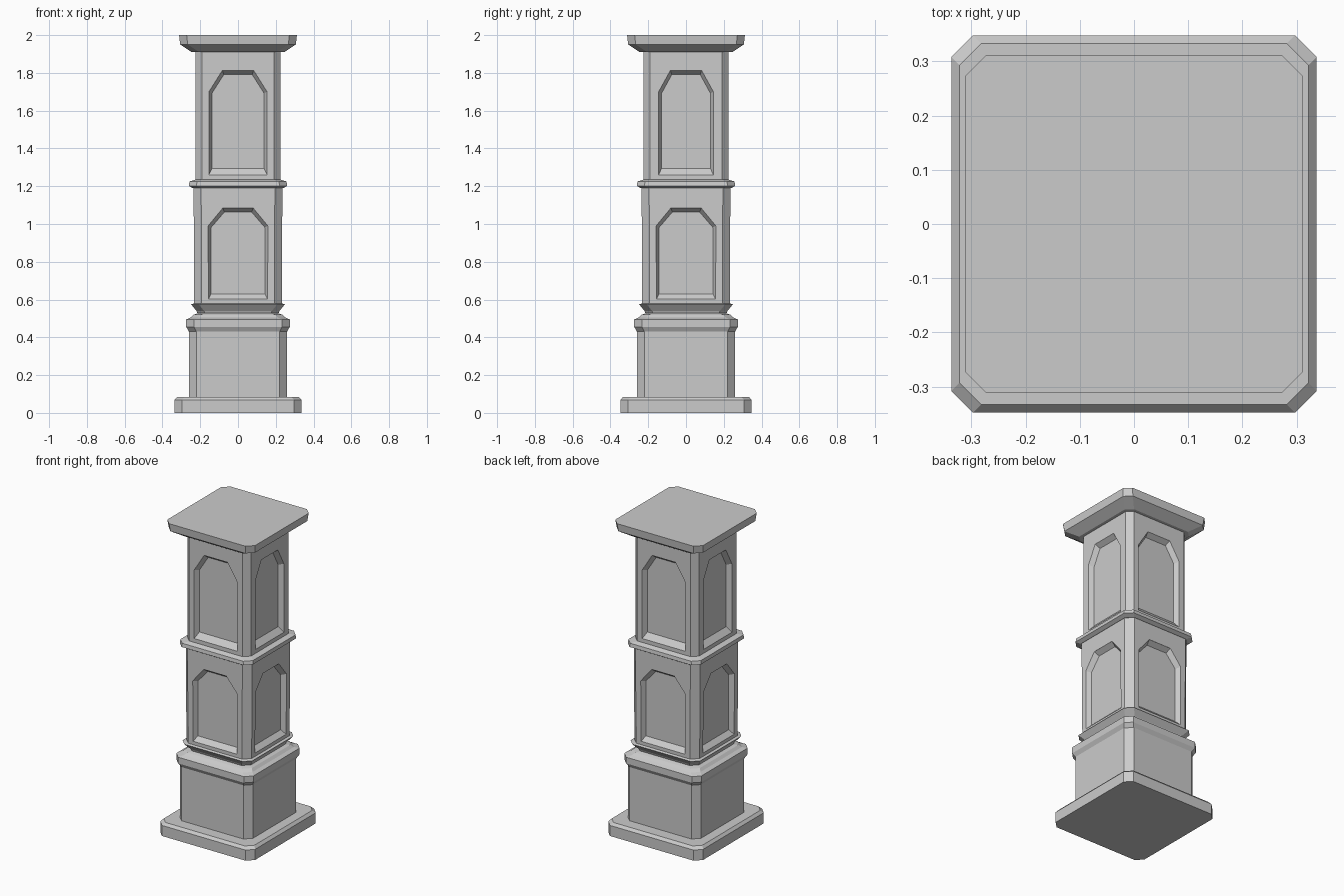
import bpy, bmesh
from mathutils import Matrix, Vector
from math import radians

if "Cube" in bpy.data.objects:
    bpy.data.objects.remove(bpy.data.objects["Cube"])


def make_object(name, rings):
    """Skin a stack of matching closed loops and cap both ends."""
    bm = bmesh.new()
    loops = [[bm.verts.new(p) for p in r] for r in rings]
    n = len(loops[0])
    for a, b in zip(loops, loops[1:]):
        for i in range(n):
            j = (i + 1) % n
            bm.faces.new((a[i], a[j], b[j], b[i]))
    bm.faces.new(loops[0][::-1])
    bm.faces.new(loops[-1])
    bmesh.ops.recalc_face_normals(bm, faces=bm.faces[:])
    mesh = bpy.data.meshes.new(name)
    bm.to_mesh(mesh)
    bm.free()
    ob = bpy.data.objects.new(name, mesh)
    bpy.context.collection.objects.link(ob)
    return ob


def octagon(z, hx, hy, c):
    """Square with clipped corners."""
    return [(hx, -hy + c, z), (hx, hy - c, z), (hx - c, hy, z), (-hx + c, hy, z),
            (-hx, hy - c, z), (-hx, -hy + c, z), (-hx + c, -hy, z), (hx - c, -hy, z)]


def block(name, profile, c=0.04, dy=0.0):
    return make_object(name, [octagon(z, h, h + dy, c) for z, h in profile])


def arch(w, top_w, bottom, shoulder, top, y):
    return [(-w, y, bottom), (w, y, bottom), (w, y, shoulder),
            (top_w, y, top), (-top_w, y, top), (-w, y, shoulder)]


def carve_panels(body, face, front_w, side_w, top_w, bottom, shoulder, top, sill):
    """Recess one bevelled arched panel into each of the four sides."""
    depth, b = 0.03, 0.016
    for k in range(4):
        w = side_w if k % 2 else front_w
        rings = [arch(w, top_w, bottom, shoulder, top, -face - 0.06),
                 arch(w, top_w, bottom, shoulder, top, -face),
                 arch(w - b, top_w - b / 2, sill, shoulder - b / 2, top - 0.022, -face + depth)]
        turn = Matrix.Rotation(radians(90 * k), 3, 'Z')
        rings = [[turn @ Vector(p) for p in r] for r in rings]
        cutter = make_object("panel_cutter", rings)
        mod = body.modifiers.new("panel", 'BOOLEAN')
        mod.operation = 'DIFFERENCE'
        mod.solver = 'EXACT'
        mod.object = cutter
        bpy.context.view_layer.objects.active = body
        bpy.ops.object.modifier_apply(modifier=mod.name)
        bpy.data.objects.remove(cutter)


# Foot slab and pedestal
block("base_slab", [(0, 0.337), (0.068, 0.337), (0.085, 0.322)], dy=0.011)
block("pedestal", [(0.085, 0.26), (0.43, 0.26), (0.455, 0.274), (0.495, 0.274),
                   (0.505, 0.25), (0.52, 0.235), (0.528, 0.21)])

# Flared collar under the lower shaft
block("collar", [(0.528, 0.215), (0.54, 0.22), (0.575, 0.248), (0.58, 0.232)])

# Lower shaft with recessed panels
lower = block("lower_shaft", [(0.58, 0.232), (1.19, 0.235)])
carve_panels(lower, 0.234, 0.158, 0.158, 0.08, 0.6, 0.99, 1.085, 0.63)

# Moulding between the shafts
block("middle_moulding", [(1.19, 0.24), (1.202, 0.26), (1.225, 0.257), (1.235, 0.226)])

# Upper shaft with taller panels
upper = block("upper_shaft", [(1.235, 0.225), (1.91, 0.225)], c=0.035)
carve_panels(upper, 0.225, 0.154, 0.145, 0.083, 1.26, 1.70, 1.813, 1.295)

# Capital slab
block("cap", [(1.91, 0.245), (1.95, 0.306), (2.0, 0.312)])
